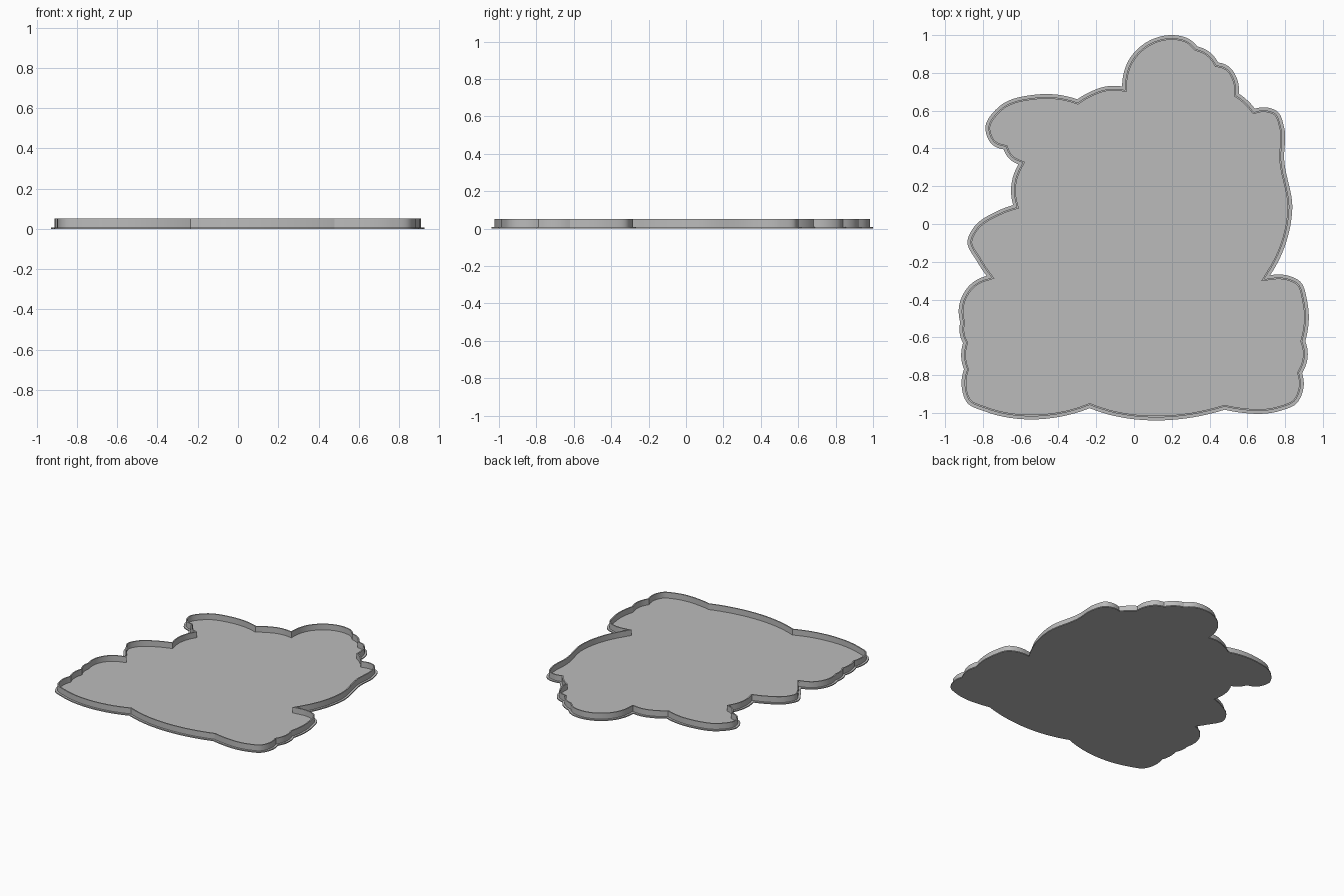
import bpy, bmesh, math
from mathutils import Vector

cube = bpy.data.objects.get("Cube")
if cube:
    bpy.data.objects.remove(cube, do_unlink=True)

FLANGE = 0.016      # plate lip outside the wall
WALL = 0.009        # wall thickness
PLATE_TOP = 0.008
WALL_TOP = 0.052

# Outline lobes, counterclockwise; each starts at a sharp notch and
# runs smoothly to the start of the next one
LOBES = [
    [(-.235, -.975), (-.18, -.995), (.44, -.995)],
    [(.48, -.983), (.54, -.995), (.77, -.99), (.86, -.95), (.897, -.87)],
    [(.89, -.79), (.92, -.69)],
    [(.907, -.62), (.917, -.41), (.88, -.305), (.8, -.27)],
    [(.72, -.272), (.79, -.14), (.838, .08), (.795, .34), (.795, .51),
     (.76, .595), (.69, .618)],
    [(.64, .61), (.6, .655)],
    [(.555, .69), (.545, .77), (.5, .835)],
    [(.445, .855), (.4, .91)],
    [(.335, .94), (.29, .98), (.2, 1), (.08, .97), (-.02, .88)],
    [(-.063, .728), (-.15, .728), (-.22, .705)],
    [(-.3, .66), (-.36, .677), (-.52, .685), (-.71, .625), (-.787, .51),
     (-.75, .42)],
    [(-.69, .395), (-.66, .345)],
    [(-.612, .316), (-.65, .2)],
    [(-.64, .1), (-.72, .07), (-.85, -.02), (-.882, -.09), (-.83, -.2)],
    [(-.78, -.275), (-.86, -.315), (-.927, -.44)],
    [(-.92, -.52), (-.918, -.6)],
    [(-.905, -.63), (-.915, -.69)],
    [(-.9, -.77), (-.913, -.84), (-.88, -.95), (-.79, -.992), (-.29, -.995)],
]


def smooth_lobe(pts, step=0.015):
    """Hermite spline through the points, leaving off the last one."""
    n = len(pts)
    seg = [(pts[i + 1] - pts[i]).length for i in range(n - 1)]
    slope = [(pts[i + 1] - pts[i]) / seg[i] for i in range(n - 1)]
    tan = [(slope[i - 1] * seg[i] + slope[i] * seg[i - 1]) / (seg[i - 1] + seg[i])
           for i in range(1, n - 1)]
    tan = [2 * slope[0] - tan[0]] + tan + [2 * slope[-1] - tan[-1]]
    out = []
    for i in range(n - 1):
        count = max(3, min(14, round(seg[i] / step)))
        for k in range(count):
            t = k / count
            a = (1 + 2 * t) * (1 - t) ** 2
            b = t * (1 - t) ** 2 * seg[i]
            c = t * t * (t - 1) * seg[i]
            out.append(pts[i] * a + tan[i] * b + pts[i + 1] * (1 - a) + tan[i + 1] * c)
    return out


def inset(loop, dist):
    """Move a counterclockwise loop inwards with mitred corners."""
    out = []
    for i, p in enumerate(loop):
        d1 = (p - loop[i - 1]).normalized()
        d2 = (loop[(i + 1) % len(loop)] - p).normalized()
        n1, n2 = Vector((-d1.y, d1.x)), Vector((-d2.y, d2.x))
        out.append(p + (n1 + n2) * dist / max(1 + n1.dot(n2), 0.35))
    return out


def finish(bm, name, mat):
    bmesh.ops.recalc_face_normals(bm, faces=bm.faces)
    mesh = bpy.data.meshes.new(name)
    bm.to_mesh(mesh)
    bm.free()
    mesh.materials.append(mat)
    obj = bpy.data.objects.new(name, mesh)
    bpy.context.collection.objects.link(obj)
    bpy.ops.object.select_all(action='DESELECT')
    obj.select_set(True)
    bpy.context.view_layer.objects.active = obj
    bpy.ops.object.shade_smooth_by_angle(angle=math.radians(30))
    return obj


def ring(bm, loop, z):
    return [bm.verts.new((p.x, p.y, z)) for p in loop]


def bridge(bm, a, b):
    for i in range(len(a)):
        bm.faces.new((a[i - 1], a[i], b[i], b[i - 1]))


grey = bpy.data.materials.new("plain grey")
grey.use_nodes = True
colour = (0.5, 0.5, 0.5, 1)
grey.diffuse_color = colour
grey.node_tree.nodes["Principled BSDF"].inputs["Base Color"].default_value = colour

lobes = [[Vector(p) for p in lobe] for lobe in LOBES]
outline = []
for i, lobe in enumerate(lobes):
    outline += smooth_lobe(lobe + [lobes[(i + 1) % len(lobes)][0]])

# Thin floor plate with a projecting lip
bm = bmesh.new()
low, high = ring(bm, outline, 0), ring(bm, outline, PLATE_TOP)
bridge(bm, low, high)
bm.faces.new(low[::-1])
bm.faces.new(high)
finish(bm, "base_plate", grey)

# Upright wall following the outline
bm = bmesh.new()
outer, inner = inset(outline, FLANGE), inset(outline, FLANGE + WALL)
rings = [ring(bm, outer, PLATE_TOP / 2), ring(bm, outer, WALL_TOP),
         ring(bm, inner, WALL_TOP), ring(bm, inner, PLATE_TOP / 2)]
for i in range(4):
    bridge(bm, rings[i - 1], rings[i])
finish(bm, "rim_wall", grey)
